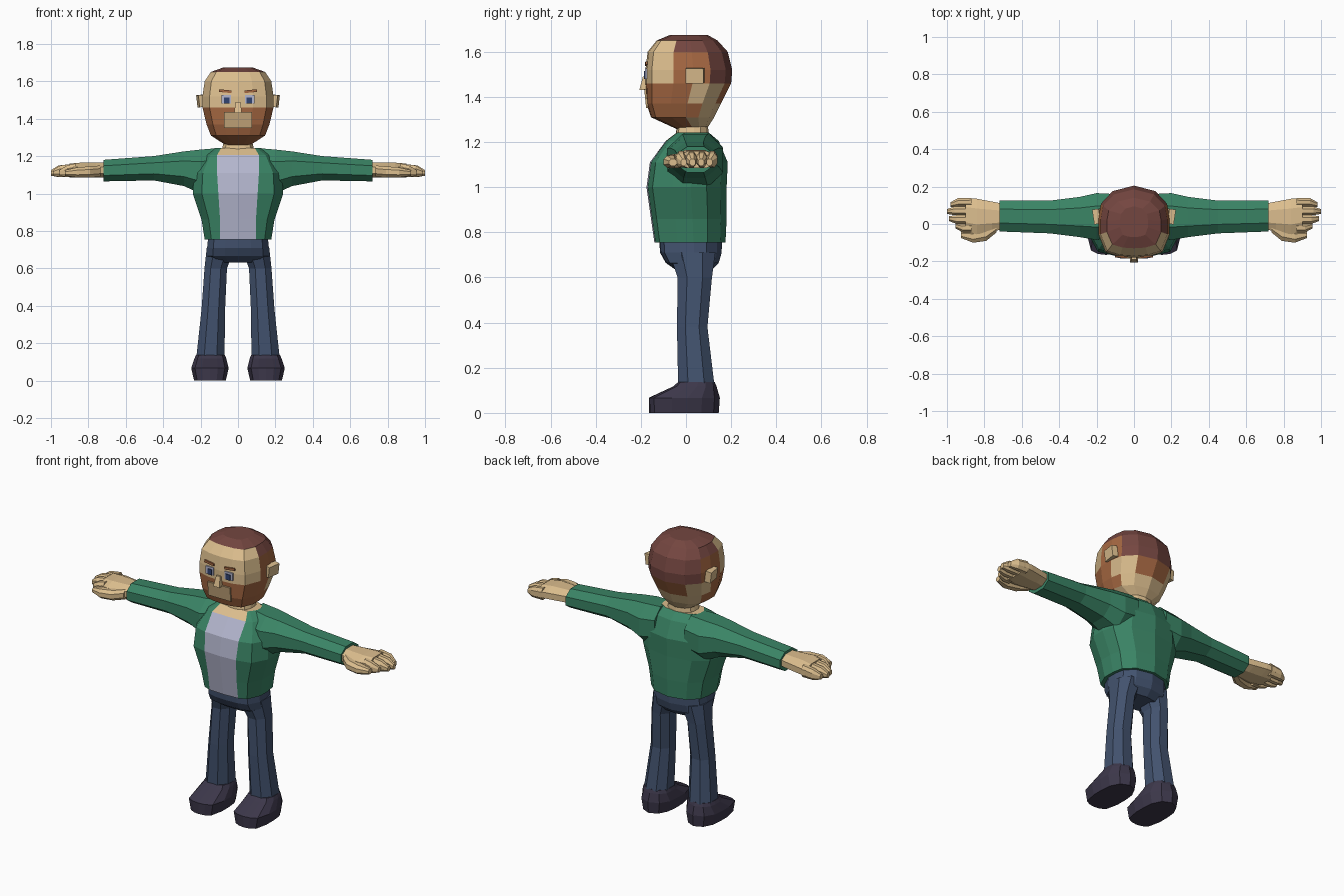
import bpy, bmesh, math
from mathutils import Vector, Matrix

if "Cube" in bpy.data.objects:
    bpy.data.objects.remove(bpy.data.objects["Cube"])


def material(name, *rgb):
    m = bpy.data.materials.new(name)
    lin = [((c / 255 + 0.055) / 1.055) ** 2.4 for c in rgb]
    m.diffuse_color = (*lin, 1)
    m.use_nodes = True
    m.node_tree.nodes["Principled BSDF"].inputs["Base Color"].default_value = m.diffuse_color
    return m


SKIN = material("skin", 220, 190, 142)
LIP = material("mouth_skin", 196, 166, 122)
HAIR = material("dark_hair", 116, 70, 64)
BEARD = material("brown_beard", 166, 104, 66)
GREEN = material("green_jacket", 58, 132, 101)
SHIRT = material("pale_shirt", 180, 182, 206)
JEANS = material("blue_jeans", 66, 82, 110)
SHOE = material("dark_shoe", 60, 55, 74)
IRIS = material("eye_blue", 48, 66, 112)

# Half cross-sections from front to back, mirrored into full rings
ROUND = [(0, -1), (.42, -.97), (.8, -.85), (1, -.35), (1, .1), (.93, .5), (.6, .85), (0, 1)]
OCT = [(.45, -1), (1, -.45), (1, .45), (.45, 1)]


def ring(z, w, yf, yb, cx=0, x1=None, half=ROUND):
    """Horizontal ring: half width w, front yf, back yb; x1 overrides the second point."""
    yc, hy = (yf + yb) / 2, (yb - yf) / 2
    pts = [[x * w, yc + y * hy] for x, y in half]
    if x1:
        pts[1][0] = x1
    pts += [[-x, y] for x, y in reversed(pts) if x]
    return [Vector((cx + x, y, z)) for x, y in pts]


def side_ring(x, y0, y1, z0, z1):
    """Eight-sided ring across an arm or finger."""
    yc, hy, zc, hz = (y0 + y1) / 2, (y1 - y0) / 2, (z0 + z1) / 2, (z1 - z0) / 2
    pts = OCT + [(-a, b) for a, b in reversed(OCT)]
    return [Vector((x, yc + b * hy, zc + a * hz)) for a, b in pts]


def loft(name, rings, mats, rule=None, mirror=False):
    bm = bmesh.new()
    rows = [[bm.verts.new(p) for p in r] for r in rings]
    n = len(rows[0])
    for a, b in zip(rows, rows[1:]):
        for i in range(n):
            j = (i + 1) % n
            bm.faces.new((a[i], a[j], b[j], b[i]))
    bm.faces.new(rows[0])
    bm.faces.new(rows[-1])
    return finish(name, bm, mats, rule, mirror)


def box(name, loc, size, mat, mirror=False, rot=(0, 0, 0), taper=1):
    """Box whose upper end can be tapered."""
    bm = bmesh.new()
    bmesh.ops.create_cube(bm, size=1)
    for v in bm.verts:
        if v.co.z > 0:
            v.co.x *= taper
            v.co.y = .5 + (v.co.y - .5) * taper
        v.co = Vector(a * b for a, b in zip(v.co, size))
        for ax, ang in zip("XYZ", rot):
            v.co = Matrix.Rotation(ang, 3, ax) @ v.co
        v.co += Vector(loc)
    return finish(name, bm, [mat], None, mirror)


def finish(name, bm, mats, rule, mirror):
    bmesh.ops.recalc_face_normals(bm, faces=bm.faces)
    for f in bm.faces:
        if rule:
            f.material_index = mats.index(rule(f.calc_center_median()))
    me = bpy.data.meshes.new(name)
    bm.to_mesh(me)
    bm.free()
    for m in mats:
        me.materials.append(m)
    ob = bpy.data.objects.new(name, me)
    bpy.context.collection.objects.link(ob)
    if mirror:
        ob.modifiers.new("Mirror", 'MIRROR')
    return ob


# Head: hair cap, brown sides and beard, bare face and nape
def head_rule(c):
    if c.z > 1.655:
        return HAIR
    if c.y < -.055:
        return SKIN if c.z > 1.46 else BEARD
    if c.z > 1.6 or (c.y > .115 and c.z > 1.47):
        return HAIR
    if c.z > 1.46 or c.y < .035:
        return BEARD
    return BEARD if c.y > .12 and c.z > 1.39 else SKIN


loft("head", [ring(1.255, .06, -.035, .09), ring(1.31, .145, -.155, .125),
              ring(1.37, .168, -.175, .155), ring(1.46, .19, -.18, .2),
              ring(1.52, .19, -.18, .205), ring(1.6, .178, -.17, .185),
              ring(1.65, .145, -.13, .14), ring(1.675, .075, -.07, .095)],
     [SKIN, HAIR, BEARD], head_rule)

# Face details
box("ear", (.197, .04, 1.495), (.035, .08, .065), SKIN, True, (0, .12, -.15))
box("nose", (0, -.187, 1.46), (.042, .04, .06), SKIN, taper=.6)
box("eye_white", (.063, -.177, 1.503), (.052, .009, .046), SHIRT, True)
box("iris", (.061, -.181, 1.497), (.03, .009, .034), IRIS, True)
box("eyebrow", (.068, -.176, 1.547), (.066, .009, .014), BEARD, True, (0, -.1, .06))
box("mouth_patch", (0, -.1765, 1.393), (.15, .009, .085), LIP, rot=(.1, 0, 0))

# Neck
loft("neck", [ring(1.19, .1, -.06, .11), ring(1.24, .085, -.045, .1),
              ring(1.3, .07, -.035, .095)], [SKIN])


# Jacket with the shirt showing down the open front
def torso_rule(c):
    if c.z > 1.235:
        return SKIN
    if abs(c.x) < .07 and c.y < -.02 and c.z > .76:
        return SKIN if c.z > 1.21 else SHIRT
    return GREEN


loft("torso", [ring(.755, .178, -.14, .175, x1=.095), ring(.86, .195, -.155, .18, x1=.096),
               ring(1.0, .242, -.175, .18, x1=.105), ring(1.11, .235, -.16, .185, x1=.112),
               ring(1.205, .185, -.09, .145, x1=.112), ring(1.243, .125, -.04, .1, x1=.09)],
     [GREEN, SHIRT, SKIN], torso_rule)

# Sleeves
loft("sleeve", [side_ring(.1, -.06, .16, 1.02, 1.243), side_ring(.2, -.085, .165, 1.0, 1.235),
                side_ring(.29, -.07, .145, 1.04, 1.225), side_ring(.45, -.05, .125, 1.07, 1.2),
                side_ring(.718, -.04, .125, 1.065, 1.18)], [GREEN], mirror=True)

# Hands: palm, four fingers and a thumb
loft("palm", [side_ring(.71, -.03, .11, 1.085, 1.165), side_ring(.76, -.04, .12, 1.085, 1.165),
              side_ring(.84, -.055, .135, 1.085, 1.165), side_ring(.9, -.04, .14, 1.085, 1.16)],
     [SKIN], mirror=True)
for i, tip in enumerate((.955, .99, 1.0, .98)):
    y = -.045 + .046 * i
    shift = (.012, .005, -.003, -.012)[i]
    loft("finger", [side_ring(.87, y, y + .047, 1.088, 1.16),
                    side_ring(tip - .04, y, y + .046, 1.088, 1.15),
                    side_ring(tip, y + .01 + shift, y + .036 + shift, 1.095, 1.125)],
         [SKIN], mirror=True)
loft("thumb", [side_ring(.735, -.045, .02, 1.09, 1.15), side_ring(.79, -.09, -.01, 1.085, 1.145),
               side_ring(.86, -.1, -.035, 1.085, 1.14), side_ring(.925, -.075, -.04, 1.095, 1.125)],
     [SKIN], mirror=True)

# Trousers
loft("pelvis", [ring(.63, .12, -.04, .11), ring(.665, .168, -.09, .145),
                ring(.71, .165, -.115, .158), ring(.79, .157, -.12, .16)], [JEANS])
loft("trouser_leg", [ring(.71, .075, -.075, .13, .092, half=OCT),
                     ring(.6, .06, -.037, .115, .119, half=OCT),
                     ring(.38, .063, -.04, .095, .132, half=OCT),
                     ring(.13, .075, -.035, .125, .147, half=OCT)], [JEANS], mirror=True)

# Shoes
loft("shoe", [ring(0, .085, -.163, .145, .15), ring(.067, .1, -.165, .15, .15),
              ring(.118, .085, -.055, .135, .148), ring(.137, .077, -.035, .127, .147)],
     [SHOE], mirror=True)
